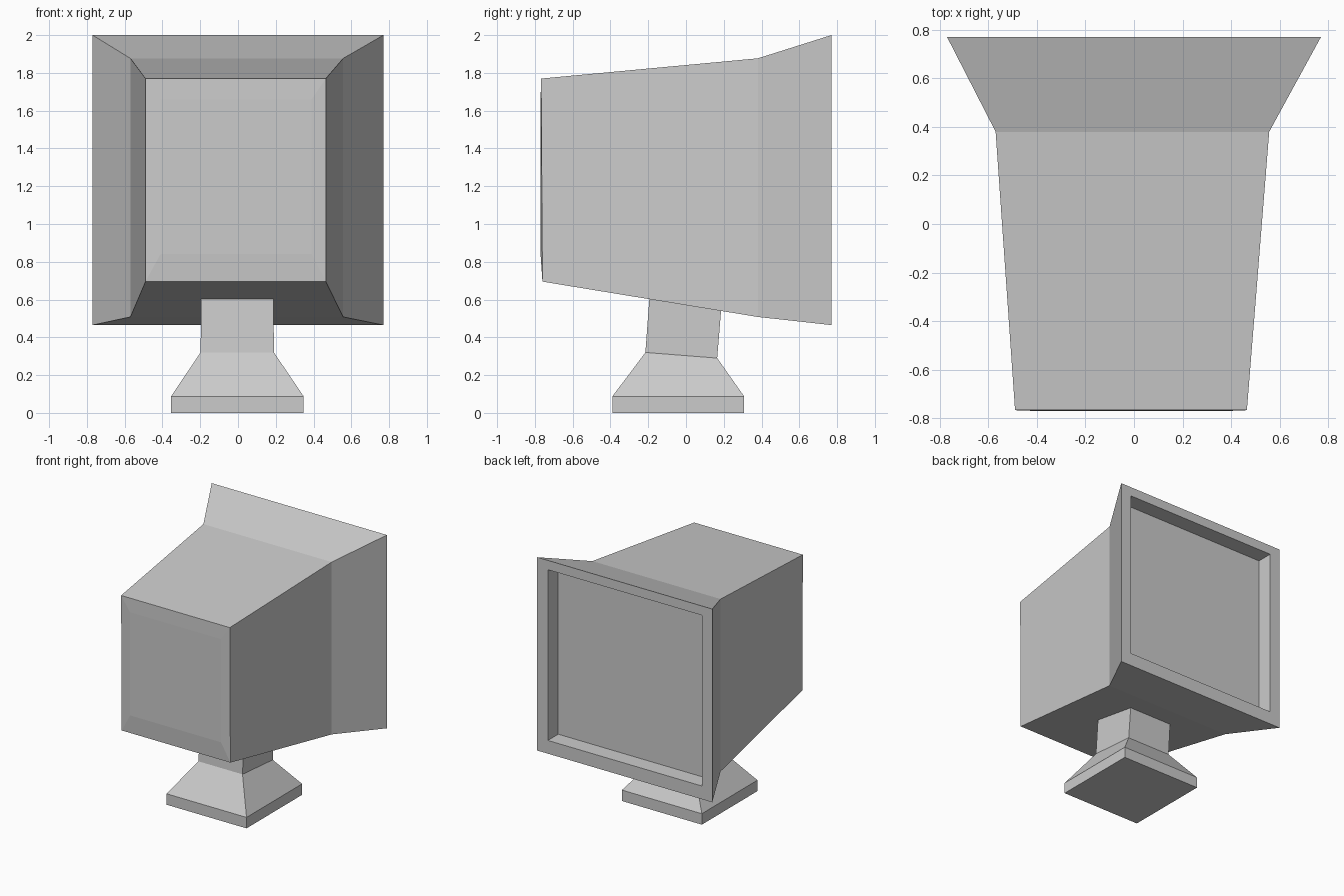
import bpy, bmesh

if "Cube" in bpy.data.objects:
    bpy.data.objects.remove(bpy.data.objects["Cube"])


def loft(name, rings):
    """Skin four-sided rings; each ring is a left/right x and two (y, z) edge points."""
    bm = bmesh.new()
    loops = []
    for x0, x1, (ya, za), (yb, zb) in rings:
        pts = [(x0, ya, za), (x1, ya, za), (x1, yb, zb), (x0, yb, zb)]
        loops.append([bm.verts.new(p) for p in pts])
    for a, b in zip(loops, loops[1:]):
        for i in range(4):
            j = (i + 1) % 4
            bm.faces.new((a[i], a[j], b[j], b[i]))
    bm.faces.new(loops[0][::-1])
    bm.faces.new(loops[-1])
    bmesh.ops.recalc_face_normals(bm, faces=bm.faces)
    mesh = bpy.data.meshes.new(name)
    bm.to_mesh(mesh)
    bm.free()
    obj = bpy.data.objects.new(name, mesh)
    bpy.context.collection.objects.link(obj)
    return obj


# Monitor casing: rear panel, tapered body, flared bezel, then recessed screen
loft("monitor_casing", [
    (-0.41, 0.39, (-0.77, 0.84), (-0.77, 1.66)),
    (-0.49, 0.465, (-0.76, 0.695), (-0.767, 1.77)),
    (-0.57, 0.557, (0.38, 0.508), (0.38, 1.877)),
    (-0.77, 0.77, (0.77, 0.465), (0.77, 2.0)),
    (-0.68, 0.675, (0.77, 0.57), (0.77, 1.926)),
    (-0.68, 0.675, (0.64, 0.57), (0.64, 1.926)),
])

# Stand: square foot, sloped shoulder and slightly tilted neck
loft("stand", [
    (-0.355, 0.348, (-0.39, 0.0), (0.308, 0.0)),
    (-0.355, 0.348, (-0.39, 0.087), (0.308, 0.087)),
    (-0.198, 0.19, (-0.215, 0.32), (0.165, 0.29)),
    (-0.195, 0.188, (-0.194, 0.605), (0.186, 0.545)),
])
